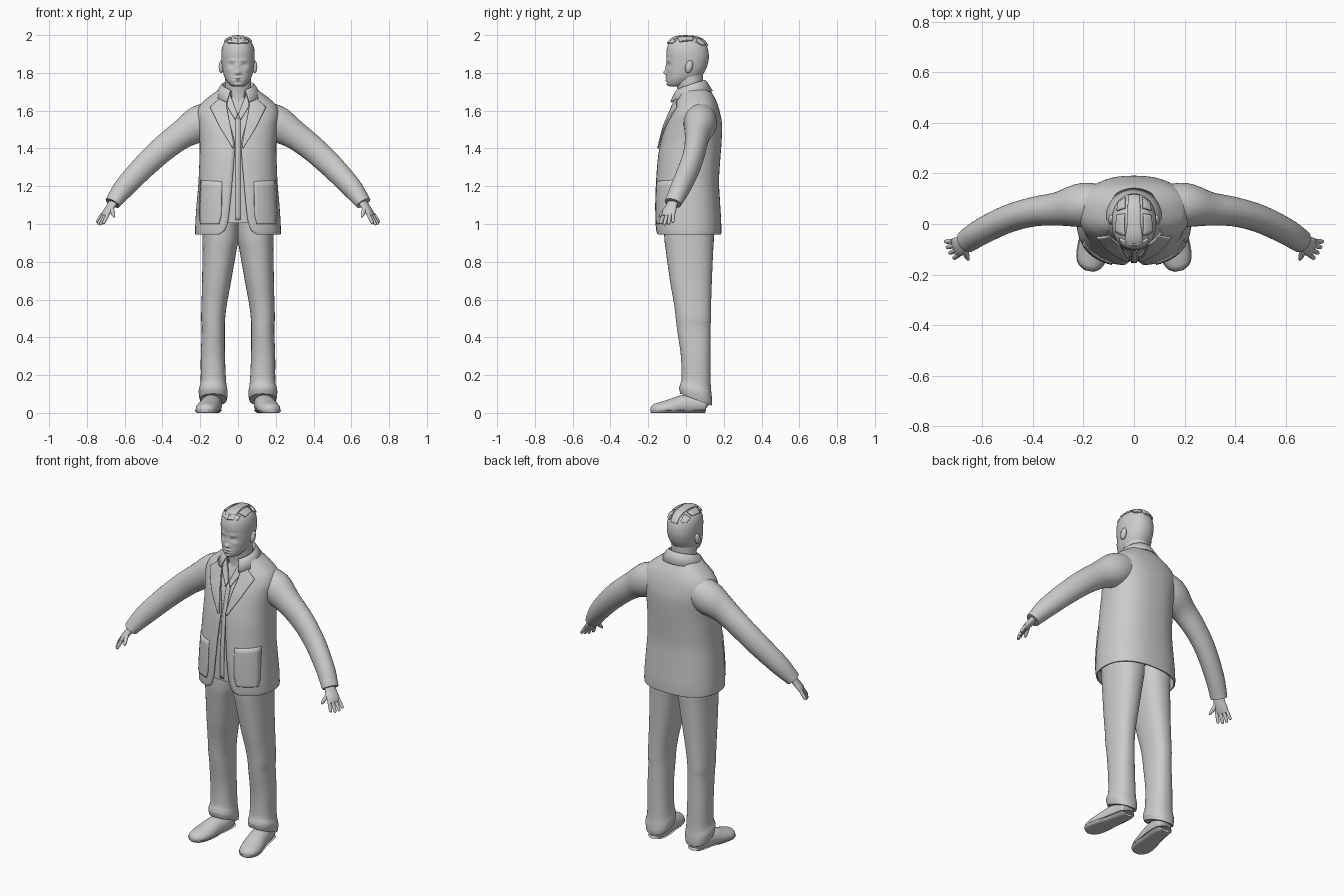
import bpy, bmesh, math
from mathutils import Vector
from mathutils.bvhtree import BVHTree

if "Cube" in bpy.data.objects:
    bpy.data.objects.remove(bpy.data.objects["Cube"])

mat = bpy.data.materials.new("plain_grey")
mat.diffuse_color = (0.6, 0.6, 0.6, 1)
mat.use_nodes = True
mat.node_tree.nodes["Principled BSDF"].inputs["Base Color"].default_value = mat.diffuse_color


def grid(name, rows, closed=True, caps=True, mirror=False, thick=0, angle=45):
    """Skin a list of point rows into one smooth object."""
    bm = bmesh.new()
    vs = [[bm.verts.new(p) for p in r] for r in rows]
    n = len(rows[0])
    for a, b in zip(vs, vs[1:]):
        for i in range(n if closed else n - 1):
            j = (i + 1) % n
            bm.faces.new((a[i], a[j], b[j], b[i]))
    if closed and caps:
        bm.faces.new(vs[0])
        bm.faces.new(vs[-1])
    bmesh.ops.recalc_face_normals(bm, faces=bm.faces)
    me = bpy.data.meshes.new(name)
    bm.to_mesh(me)
    bm.free()
    me.materials.append(mat)
    ob = bpy.data.objects.new(name, me)
    bpy.context.collection.objects.link(ob)
    bpy.ops.object.select_all(action='DESELECT')
    ob.select_set(True)
    bpy.context.view_layer.objects.active = ob
    bpy.ops.object.shade_smooth_by_angle(angle=math.radians(angle))
    if thick:
        s = ob.modifiers.new("thickness", 'SOLIDIFY')
        s.thickness, s.offset = thick, 0
    if mirror:
        ob.modifiers.new("mirror", 'MIRROR').use_mirror_merge = False
    return ob


def spline(rows, k=5):
    """Catmull-Rom through tuples of numbers."""
    out = []
    for i in range(len(rows) - 1):
        q = [rows[max(i - 1, 0)], rows[i], rows[i + 1], rows[min(i + 2, len(rows) - 1)]]
        for s in range(k):
            t = s / k
            out.append(tuple(b + 0.5 * t * (c - a + t * (2*a - 5*b + 4*c - d + t * (3*(b - c) + d - a)))
                             for a, b, c, d in zip(*q)))
    return out + [tuple(rows[-1])]


def spow(v, e):
    return math.copysign(abs(v) ** e, v)


def section(z, x0, x1, y0, y1, p=2.0, seg=40):
    """Horizontal superellipse ring, starting at the front."""
    ring = []
    for i in range(seg):
        a = 2 * math.pi * i / seg
        ring.append(Vector(((x0 + x1) / 2 + (x1 - x0) / 2 * spow(math.sin(a), 2 / p),
                            (y0 + y1) / 2 - (y1 - y0) / 2 * spow(math.cos(a), 2 / p), z)))
    return ring


def tube(rows, seg=20, k=4):
    """Rings across a path of (x, y, z, sideways radius, upward radius)."""
    pts = spline(rows, k)
    c = [Vector(r[:3]) for r in pts]
    out = []
    for i, r in enumerate(pts):
        t = (c[min(i + 1, len(c) - 1)] - c[max(i - 1, 0)]).normalized()
        u = t.cross(Vector((0, 0, 1))).normalized()
        v = u.cross(t)
        out.append([c[i] + u * r[3] * math.cos(a) + v * r[4] * math.sin(a)
                    for a in (2 * math.pi * j / seg for j in range(seg))])
    return out


def patch(name, left, right, f, thick=0.008, mirror=True, k=6, m=8):
    """Thin plate between two edge lines, laid on a surface by f."""
    ls = [Vector(a).lerp(Vector(b), s / k) for a, b in zip(left, left[1:]) for s in range(k)] + [Vector(left[-1])]
    rs = [Vector(a).lerp(Vector(b), s / k) for a, b in zip(right, right[1:]) for s in range(k)] + [Vector(right[-1])]
    grid(name, [[f(*a.lerp(b, j / m)) for j in range(m + 1)] for a, b in zip(ls, rs)],
         closed=False, mirror=mirror, thick=thick)


# Jacket: (z, half width, front, back, half gap of the opening)
P = 2.4
JACKET = spline([(.945, .222, -.155, .182, .10), (.965, .223, -.158, .183, .07), (1.02, .221, -.16, .182, .052),
                 (1.12, .214, -.16, .176, .04), (1.23, .205, -.155, .171, .03), (1.35, .2, -.145, .178, .02),
                 (1.43, .199, -.131, .184, .018), (1.52, .207, -.108, .187, .04), (1.58, .215, -.083, .178, .055),
                 (1.625, .2, -.065, .166, .062), (1.66, .165, -.052, .152, .062), (1.69, .125, -.043, .135, .058),
                 (1.715, .09, -.036, .118, .05)])
rows = []
for z, hx, y0, y1, gap in JACKET:
    a0 = math.asin((gap / hx) ** (P / 2))
    ring = []
    for i in range(65):
        a = a0 + (2 * math.pi - 2 * a0) * i / 64
        ring.append(Vector((hx * spow(math.sin(a), 2 / P), (y0 + y1) / 2 - (y1 - y0) / 2 * spow(math.cos(a), 2 / P), z)))
    rows.append(ring)
grid("jacket", rows, closed=False, thick=.008)


def front(offset):
    """Places (x, z) on the jacket front."""
    def f(x, z):
        a, b = next(((a, b) for a, b in zip(JACKET, JACKET[1:]) if z <= b[0]), JACKET[-2:])
        t = (z - a[0]) / (b[0] - a[0])
        hx, y0, y1 = (a[i] + t * (b[i] - a[i]) for i in (1, 2, 3))
        r = max(0, 1 - min(1, abs(x) / hx) ** P) ** (1 / P)
        return Vector((x, (y0 + y1) / 2 - (y1 - y0) / 2 * r - offset, z))
    return f


patch("lapel", [(.066, 1.67), (.056, 1.6), (.036, 1.5), (.02, 1.41)],
      [(.1, 1.66), (.148, 1.618), (.1, 1.52), (.028, 1.4)], front(.011))
patch("pocket", [(.085, 1.225), (.087, 1.05), (.1, 1.0)], [(.197, 1.232), (.203, 1.05), (.198, 1.0)], front(.006))

# Turned-down jacket collar around the neck
rows = []
for i in range(49):
    a = math.radians(28 + 304 * i / 48)
    c = ((1 - math.cos(a)) / 2) ** .7
    ring = []
    for r, z in ((.07, 1.655 + .05 * c), (.077, 1.69 + .058 * c), (.083, 1.699 + .06 * c), (.09, 1.692 + .06 * c),
                 (.122, 1.637 + .066 * c)):
        ring.append(Vector((r * math.sin(a), .022 - r * .96 * math.cos(a), z)))
    rows.append(ring)
grid("jacket_collar", rows, closed=False, thick=.007)

# Sleeves
grid("sleeve", tube([(.1, .075, 1.575, .075, .08), (.2, .075, 1.532, .088, .097), (.3, .06, 1.472, .067, .076),
                     (.4, .048, 1.395, .058, .069), (.5, .02, 1.302, .055, .064), (.6, -.028, 1.195, .052, .056),
                     (.65, -.06, 1.13, .048, .044), (.664, -.069, 1.11, .046, .04)], 32), mirror=True)

# Shirt under the jacket, with its collar flaps
grid("shirt", [section(z, -hx + .014, hx - .014, y0 + .012, y1 - .014, P)
               for z, hx, y0, y1, g in JACKET if 1.005 < z < 1.7])
patch("shirt_collar", [(.05, 1.705), (.028, 1.65), (.002, 1.58)], [(.066, 1.69), (.056, 1.62), (.014, 1.55)],
      front(.002), .007)
patch("shirt_placket", [(-.012, 1.56), (-.012, 1.02)], [(.012, 1.56), (.012, 1.02)], front(-.009), .006, False, 24, 2)

# Trousers, with the hem dropping towards the heel
LEG = [(1.06, -.004, .188, -.12, .15), (.93, -.004, .188, -.115, .148), (.86, .008, .188, -.107, .144),
       (.7, .036, .19, -.085, .137), (.58, .058, .193, -.064, .133), (.5, .068, .195, -.054, .132),
       (.44, .07, .192, -.047, .13), (.3, .069, .197, -.027, .13), (.17, .063, .198, -.024, .131),
       (.125, .056, .208, -.032, .136), (.1, .055, .207, -.036, .138), (.075, .06, .202, -.03, .136)]
rows = [section(*r, p=2.3) for r in spline(LEG)]
for ring in rows:
    for v in ring:
        v.z -= (v.y - .04) * .38 * max(0, min(1, (.28 - v.z) / .18))
grid("trouser_leg", rows, mirror=True)

# Shoes with flat soles
SHOE = [(.133, .118, .04, .015, .02), (.133, .105, .045, .043, .045), (.135, .05, .045, .052, .055),
        (.146, -.02, .04, .055, .053), (.16, -.09, .026, .06, .044), (.17, -.14, .02, .055, .036),
        (.175, -.17, .018, .04, .028), (.178, -.186, .018, .014, .012)]
for name, grow, top in (("shoe", 0, 1), ("sole", .004, .014)):
    rows = tube([(x, y, z, a + grow, b + grow) for x, y, z, a, b in SHOE], 28)
    for v in (v for ring in rows for v in ring):
        v.z = min(max(v.z, 0), top)
    grid(name, rows, mirror=True)

# Hands
grid("palm", tube([(.648, -.06, 1.135, .028, .02), (.675, -.079, 1.092, .034, .018), (.697, -.09, 1.062, .039, .016),
                   (.708, -.095, 1.043, .037, .011)]), mirror=True)
u = Vector((-.51, -.86, 0))
for i, length in enumerate((.8, .97, 1.03, .93)):
    k = i - 1.5
    a = Vector((.702, -.092, 1.054)) + u * .019 * k
    d = (Vector((.034, -.012, -.058)) + u * .007 * k) * length
    ends = [(*(a + d * t), r, r) for t, r in ((0, .0095), (.5, .0095), (.9, .008), (1, .003))]
    grid("finger", tube(ends, 12), mirror=True)
grid("thumb", tube([(.668, -.085, 1.1, .013, .012), (.667, -.11, 1.075, .012, .012), (.66, -.132, 1.05, .01, .01),
                    (.655, -.142, 1.036, .004, .004)], 12), mirror=True)

# Neck and head
grid("neck", [section(*r) for r in spline([(1.62, -.06, .06, -.045, .09), (1.68, -.066, .066, -.042, .088),
                                           (1.73, -.07, .07, -.048, .088), (1.79, -.068, .068, -.06, .09)])])
HEAD = [(1.728, .022, -.085, -.03), (1.735, .04, -.098, .01), (1.75, .055, -.104, .045), (1.77, .068, -.104, .07),
        (1.795, .077, -.103, .092), (1.83, .084, -.102, .11), (1.87, .088, -.102, .12), (1.905, .088, -.104, .12),
        (1.935, .084, -.1, .113), (1.96, .073, -.09, .1), (1.978, .054, -.072, .078), (1.988, .03, -.045, .045),
        (1.991, .005, -.01, .01)]
# Face shaping: (x, z, x spread, z spread, depth)
FACE = [(0, 1.803, .011, .011, -.017), (0, 1.83, .009, .02, -.007), (.012, 1.797, .006, .006, -.006),
        (.034, 1.842, .014, .01, .010), (.032, 1.866, .022, .008, -.004), (.034, 1.842, .008, .005, -.005),
        (0, 1.775, .018, .005, -.006), (0, 1.768, .02, .0025, .004), (0, 1.761, .016, .005, -.005),
        (0, 1.75, .02, .005, .003), (0, 1.738, .016, .007, -.003), (.05, 1.815, .015, .012, -.003)]
rows = [section(z, -h, h, a, b, 2.15, 72) for z, h, a, b in spline(HEAD, 7)]
for v in (v for ring in rows for v in ring):
    if v.y < 0:
        v.y += sum(d * math.exp(-((abs(v.x) - x) / sx) ** 2 - ((v.z - z) / sz) ** 2) for x, z, sx, sz, d in FACE)
head = grid("head", rows, angle=70)
grid("ear", [[Vector((.088 + .014 * math.cos(t), .016 + .02 * math.sin(t) * math.cos(a) + .006 * math.sin(t) * math.sin(a),
                      1.832 + .034 * math.sin(t) * math.sin(a))) for a in (math.pi * j / 10 for j in range(20))]
             for t in (.1, .5, .9, 1.3, 1.6, 2.2, 2.8)], mirror=True)

# Cropped hair as thin raised tufts
tree = BVHTree.FromPolygons([v.co for v in head.data.vertices], [p.vertices for p in head.data.polygons])
centre = Vector((0, .005, 1.88))


def scalp(x, y):
    d = Vector((x, y, .09)).normalized()
    hit = tree.ray_cast(centre + d, -d)[0]
    return hit + d * .004


patch("hair_crown", [(-.035, -.085), (-.02, .0), (-.022, .09), (-.03, .16)],
      [(.035, -.085), (.02, .0), (.022, .09), (.03, .16)], scalp, .009, False)
patch("hair_fringe", [(.0, -.125), (.0, -.075)], [(.062, -.095), (.055, -.06)], scalp, .009)
patch("hair_side", [(.03, -.045), (.03, .03)], [(.075, -.04), (.066, .03)], scalp, .008)
patch("hair_back", [(.03, .05), (.045, .13)], [(.07, .05), (.085, .11)], scalp, .008)
